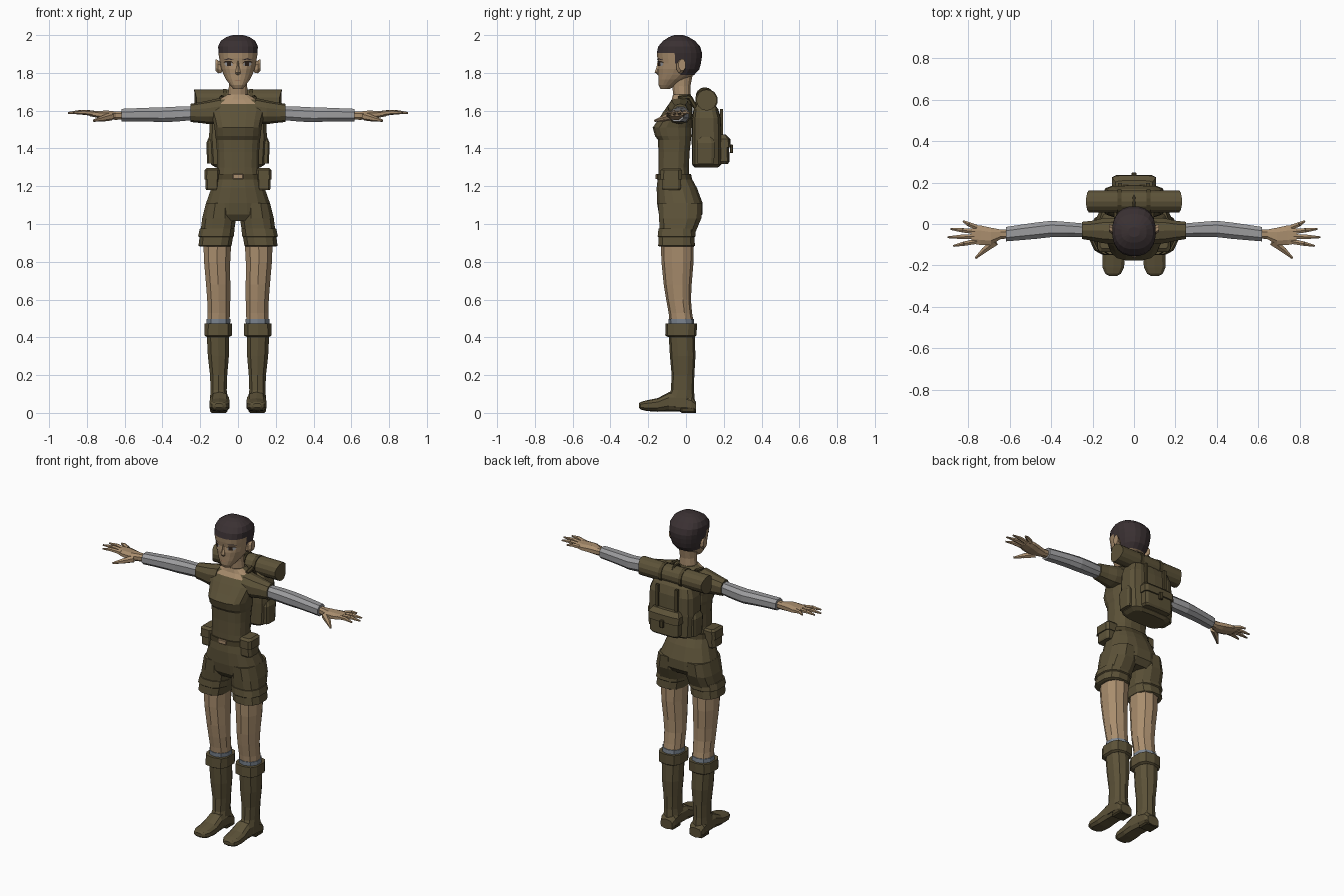
import bpy, bmesh, math
from mathutils import Vector
from mathutils.bvhtree import BVHTree


def material(name, rgb):
    m = bpy.data.materials.new(name)
    m.diffuse_color = (*rgb, 1)
    return m


OLIVE = material("olive_cloth", (0.108, 0.085, 0.04))
DARK = material("dark_olive", (0.07, 0.054, 0.024))
SKIN = material("skin", (0.40, 0.27, 0.155))
HAIR = material("hair", (0.042, 0.03, 0.032))
GREY = material("grey_sleeve", (0.33, 0.33, 0.34))
SOCK = material("sock_blue_grey", (0.2, 0.235, 0.28))
BROWN = material("eye_brown", (0.03, 0.018, 0.012))
LIP = material("lip", (0.25, 0.14, 0.08))


def finish(name, bm, mats):
    bmesh.ops.recalc_face_normals(bm, faces=bm.faces)
    me = bpy.data.meshes.new(name)
    bm.to_mesh(me)
    bm.free()
    ob = bpy.data.objects.new(name, me)
    bpy.context.collection.objects.link(ob)
    for m in mats if isinstance(mats, list) else [mats]:
        me.materials.append(m)
    return ob


def loft(name, axis, rings, mats, n=12, p=2.5, side=1, rule=None):
    """Skin rounded sections: each is (position, a0, a1, b0, b1)."""
    bm = bmesh.new()
    rows = []
    for pos, a0, a1, b0, b1 in rings:
        row = []
        for i in range(n):
            t = 2 * math.pi * (i + 0.5) / n
            c, s = math.cos(t), math.sin(t)
            a = (a0 + a1) / 2 + (a1 - a0) / 2 * math.copysign(abs(c) ** (2 / p), c)
            b = (b0 + b1) / 2 + (b1 - b0) / 2 * math.copysign(abs(s) ** (2 / p), s)
            x, y, z = {"x": (pos, a, b), "y": (a, pos, b), "z": (a, b, pos)}[axis]
            row.append(bm.verts.new((x * side, y, z)))
        rows.append(row)
    for r0, r1 in zip(rows, rows[1:]):
        for i in range(n):
            bm.faces.new((r0[i], r0[(i + 1) % n], r1[(i + 1) % n], r1[i]))
    bm.faces.new(rows[0])
    bm.faces.new(rows[-1])
    if rule:
        for f in bm.faces:
            f.material_index = rule(f.calc_center_median())
    return finish(name, bm, mats)


def sym(rings):
    """Sections centred on x = 0: (z, half width, front, back)."""
    return [(z, -w, w, f, b) for z, w, f, b in rings]


def rod(name, p0, p1, r0, r1, mat, n=6):
    p0, p1 = Vector(p0), Vector(p1)
    d = p1 - p0
    bm = bmesh.new()
    bmesh.ops.create_cone(bm, cap_ends=True, segments=n, radius1=r0, radius2=r1, depth=d.length)
    q = d.to_track_quat("Z", "Y")
    for v in bm.verts:
        v.co = q @ v.co + (p0 + p1) / 2
    return finish(name, bm, mat)


def box(name, x0, x1, y0, y1, z0, z1, mat, bevel=0.0):
    bm = bmesh.new()
    bmesh.ops.create_cube(bm, size=1)
    for v in bm.verts:
        v.co = ((x0 + x1) / 2 + v.co.x * (x1 - x0), (y0 + y1) / 2 + v.co.y * (y1 - y0),
                (z0 + z1) / 2 + v.co.z * (z1 - z0))
    if bevel:
        bmesh.ops.bevel(bm, geom=bm.edges[:], offset=bevel, segments=1, affect="EDGES")
    return finish(name, bm, mat)


# Head with hair coloured above the hairline
def hairline(c):
    return int(c.z > 1.905 or (c.y > -0.075 and c.z > 1.865) or (c.y > -0.015 and c.z > 1.79))


head = loft("head", "z", sym([
    (1.715, .025, -.135, -.085), (1.735, .042, -.145, -.05), (1.765, .064, -.147, 0),
    (1.79, .077, -.148, .045), (1.82, .089, -.15, .072), (1.85, .096, -.147, .08),
    (1.88, .101, -.153, .085), (1.905, .105, -.156, .086), (1.94, .106, -.148, .076),
    (1.97, .092, -.122, .048), (1.99, .062, -.09, .014), (2.0, .028, -.062, -.015)]),
    [SKIN, HAIR], n=20, p=2.35, rule=hairline)
loft("neck", "z", sym([(1.62, .062, -.075, .025), (1.68, .055, -.068, .025),
                       (1.73, .05, -.075, .025), (1.8, .052, -.085, .04)]), SKIN, p=2)
loft("nose", "z", [(1.79, -.014, .014, -.15, -.12), (1.803, -.016, .016, -.166, -.12),
                   (1.83, -.009, .009, -.156, -.12), (1.865, -.006, .006, -.15, -.12)], SKIN, n=6, p=2)

# Face plates laid on the head surface
tree = BVHTree.FromPolygons([v.co for v in head.data.vertices], [p.vertices for p in head.data.polygons])


def plate(name, pts, mat, lift=0.004):
    bm = bmesh.new()
    vs = [bm.verts.new((x, tree.ray_cast(Vector((x, -1, z)), Vector((0, 1, 0)))[0].y - lift, z))
          for x, z in pts]
    bm.faces.new(vs)
    finish(name, bm, mat)


plate("mouth", [(-.022, 1.763), (.022, 1.763), (.012, 1.757), (-.012, 1.757)], LIP)
for s in (1, -1):
    plate("eyebrow", [(s * .02, 1.868), (s * .05, 1.878), (s * .078, 1.868), (s * .05, 1.87)], HAIR)
    plate("eye_white", [(s * .026, 1.84), (s * .035, 1.856), (s * .068, 1.857), (s * .072, 1.845),
                        (s * .06, 1.835)], GREY, .003)
    plate("iris", [(s * .038, 1.836), (s * .038, 1.858), (s * .058, 1.858), (s * .058, 1.836)], BROWN, .006)
    plate("upper_lash", [(s * .024, 1.85), (s * .036, 1.862), (s * .07, 1.862), (s * .078, 1.852),
                         (s * .066, 1.855), (s * .036, 1.855)], BROWN, .007)
    loft("ear", "x", [(.085, -.05, -.015, 1.80, 1.85), (.105, -.052, -.005, 1.795, 1.87),
                      (.12, -.04, 0, 1.81, 1.875)], SKIN, n=8, p=2, side=s)

# Shirt, with a scooped skin neckline
loft("shirt", "z", sym([
    (1.24, .122, -.148, .02), (1.3, .112, -.147, .016), (1.38, .113, -.147, .02),
    (1.445, .118, -.15, .027), (1.465, .122, -.165, .03), (1.51, .126, -.178, .032),
    (1.55, .135, -.15, .034), (1.60, .15, -.117, .035), (1.635, .15, -.092, .034),
    (1.66, .10, -.076, .03), (1.685, .058, -.07, .026)]), [OLIVE, SKIN], n=16, p=2.7,
    rule=lambda c: int(c.z > 1.635 and c.y < -.045 and abs(c.x) < .075))

# Belt and buckle
loft("belt", "z", sym([(1.235, .13, -.156, .034), (1.265, .126, -.155, .028)]), DARK, n=16, p=2.7)
box("buckle", -.028, .028, -.162, -.15, 1.238, 1.264, SKIN, .003)

# Shorts seat
loft("shorts_seat", "z", sym([(1.255, .122, -.15, .024), (1.19, .143, -.157, .06), (1.11, .172, -.155, .09),
                              (1.05, .182, -.145, .088), (1.015, .17, -.12, .06)]), OLIVE, n=16, p=2.5)

for s in (1, -1):
    # Shorts legs and rolled cuffs
    loft("shorts_leg", "z", [(1.11, .015, .172, -.15, .088), (1.03, .008, .192, -.146, .084),
                             (.95, .02, .202, -.14, .05)], OLIVE, n=12, side=s)
    loft("shorts_cuff", "z", [(.975, .015, .205, -.148, .05), (.935, .02, .214, -.153, .054),
                              (.93, .024, .206, -.147, .047), (.885, .032, .212, -.15, .05),
                              (.88, .04, .2, -.14, .04)], OLIVE, n=12, side=s)
    # Leg, sock and boot
    loft("leg", "z", [(.95, .03, .188, -.135, .042), (.8, .038, .183, -.13, .04), (.68, .038, .172, -.118, .03),
                      (.6, .038, .166, -.105, .026), (.53, .04, .163, -.092, .032),
                      (.48, .042, .165, -.087, .04)], SKIN, n=10, p=2.2, side=s)
    loft("sock", "z", [(.497, .037, .169, -.093, .042), (.45, .04, .168, -.09, .045)], SOCK, n=10, p=2.2, side=s)
    loft("boot_cuff", "z", [(.472, .03, .179, -.108, .058), (.41, .03, .181, -.11, .056),
                            (.402, .045, .168, -.095, .045)], OLIVE, n=10, p=3, side=s)
    loft("boot_shaft", "z", [(.42, .044, .168, -.092, .046), (.3, .046, .162, -.085, .05),
                             (.2, .055, .15, -.076, .044), (.12, .058, .147, -.08, .042),
                             (.08, .052, .15, -.1, .046), (.03, .052, .15, -.1, .048)],
         OLIVE, n=10, p=2.4, side=s)
    loft("boot_foot", "y", [(.052, .06, .142, .0, .06), (.03, .05, .15, .0, .09), (-.03, .05, .148, .006, .11),
                            (-.09, .046, .148, .008, .11), (-.15, .042, .153, .006, .078),
                            (-.21, .046, .154, .01, .066), (-.24, .062, .14, .018, .058),
                            (-.25, .08, .122, .028, .05)], OLIVE, n=10, p=2.8, side=s)
    box("boot_heel", min(s * .055, s * .147), max(s * .055, s * .147), -.03, .05, 0, .03, DARK, .008)

    # Short sleeve, long grey sleeve, wrist
    loft("short_sleeve", "x", [(.09, -.1, .033, 1.53, 1.668), (.15, -.095, .03, 1.528, 1.655),
                               (.2, -.083, .018, 1.535, 1.645), (.252, -.074, .012, 1.54, 1.636)],
         OLIVE, n=10, p=2.3, side=s)
    loft("arm_sleeve", "x", [(.235, -.066, .004, 1.548, 1.626), (.32, -.064, .012, 1.54, 1.624),
                             (.4, -.066, .018, 1.536, 1.62), (.47, -.074, .01, 1.54, 1.618),
                             (.54, -.08, .0, 1.541, 1.615), (.617, -.086, -.012, 1.54, 1.612)],
         GREY, n=8, p=2.4, side=s)
    loft("hand", "x", [(.6, -.07, -.026, 1.553, 1.598), (.645, -.075, -.025, 1.55, 1.597),
                       (.69, -.105, -.015, 1.552, 1.602), (.74, -.105, -.004, 1.56, 1.6),
                       (.785, -.096, -.008, 1.57, 1.6)], SKIN, n=8, p=2.4, side=s)
    # Fingers: knuckle y, tip x, tip y
    for y0, tx, ty in ((-.016, .825, .014), (-.037, .885, -.024), (-.06, .9, -.064), (-.084, .872, -.106)):
        mid = (s * (.77 + tx) / 2, (y0 + ty) / 2, 1.592)
        rod("finger_base", (s * .76, y0, 1.585), mid, .014, .012, SKIN)
        rod("finger_tip", mid, (s * tx, ty, 1.588), .012, .005, SKIN)
    rod("thumb_base", (s * .67, -.085, 1.57), (s * .725, -.128, 1.556), .022, .015, SKIN)
    rod("thumb_tip", (s * .722, -.126, 1.557), (s * .765, -.165, 1.547), .015, .006, SKIN)

    # Belt pouch with flap
    loft("pouch", "z", [(1.18, .105, .17, -.125, -.03), (1.19, .1, .174, -.13, -.025),
                        (1.27, .1, .172, -.13, -.025)], OLIVE, n=8, p=5, side=s)
    loft("pouch_flap", "z", [(1.235, .094, .18, -.137, -.02), (1.285, .094, .178, -.136, -.02),
                             (1.297, .105, .165, -.12, -.03)], OLIVE, n=8, p=5, side=s)

    # Backpack straps over the shoulder, over the flap, and round the bedroll
    for a, b in (((.085, .06, 1.6), (.085, .02, 1.672)), ((.085, .02, 1.672), (.09, -.04, 1.665))):
        rod("shoulder_strap", (s * a[0], *a[1:]), (s * b[0], *b[1:]), .012, .012, DARK)
    box("pack_strap", s * .068 - .009, s * .068 + .009, .18, .197, 1.4, 1.61, DARK)
    loft("roll_strap", "x", [(.06, .047, .169, 1.594, 1.716), (.08, .047, .169, 1.594, 1.716)],
         DARK, n=12, p=2, side=s)
    loft("side_pocket", "z", [(1.32, .12, .165, .06, .15), (1.43, .12, .168, .055, .155),
                              (1.46, .12, .155, .07, .14)], OLIVE, n=8, p=4, side=s)

# Backpack body, front pocket and flap
loft("backpack", "z", sym([(1.3, .12, .045, .17), (1.315, .145, .032, .188), (1.45, .155, .03, .19),
                           (1.56, .152, .032, .186), (1.61, .135, .04, .17), (1.645, .1, .06, .14)]),
     OLIVE, n=14, p=4)
loft("pack_pocket", "z", sym([(1.318, .09, .17, .222), (1.33, .1, .17, .23), (1.43, .1, .17, .228),
                              (1.46, .09, .17, .215)]), OLIVE, n=10, p=5)
loft("pocket_flap", "z", sym([(1.405, .108, .17, .238), (1.45, .108, .17, .235), (1.475, .09, .17, .21)]),
     OLIVE, n=10, p=5)
box("pocket_buckle", -.012, .012, .232, .249, 1.375, 1.42, DARK, .003)

# Bedroll with slanted ends, and carry loop
roll = loft("bedroll", "x", [(-.215, .055, .163, 1.6, 1.712), (.215, .055, .163, 1.6, 1.712)], OLIVE, n=14, p=2)
for v in roll.data.vertices:
    v.co.x += math.copysign((v.co.z - 1.656) * .3, v.co.x)
bpy.ops.mesh.primitive_torus_add(location=(0, .1, 1.675), rotation=(0, math.pi / 2, 0), major_radius=.042,
                                 minor_radius=.007, major_segments=14, minor_segments=6)
bpy.context.object.name = "carry_loop"
bpy.context.object.data.materials.append(DARK)
